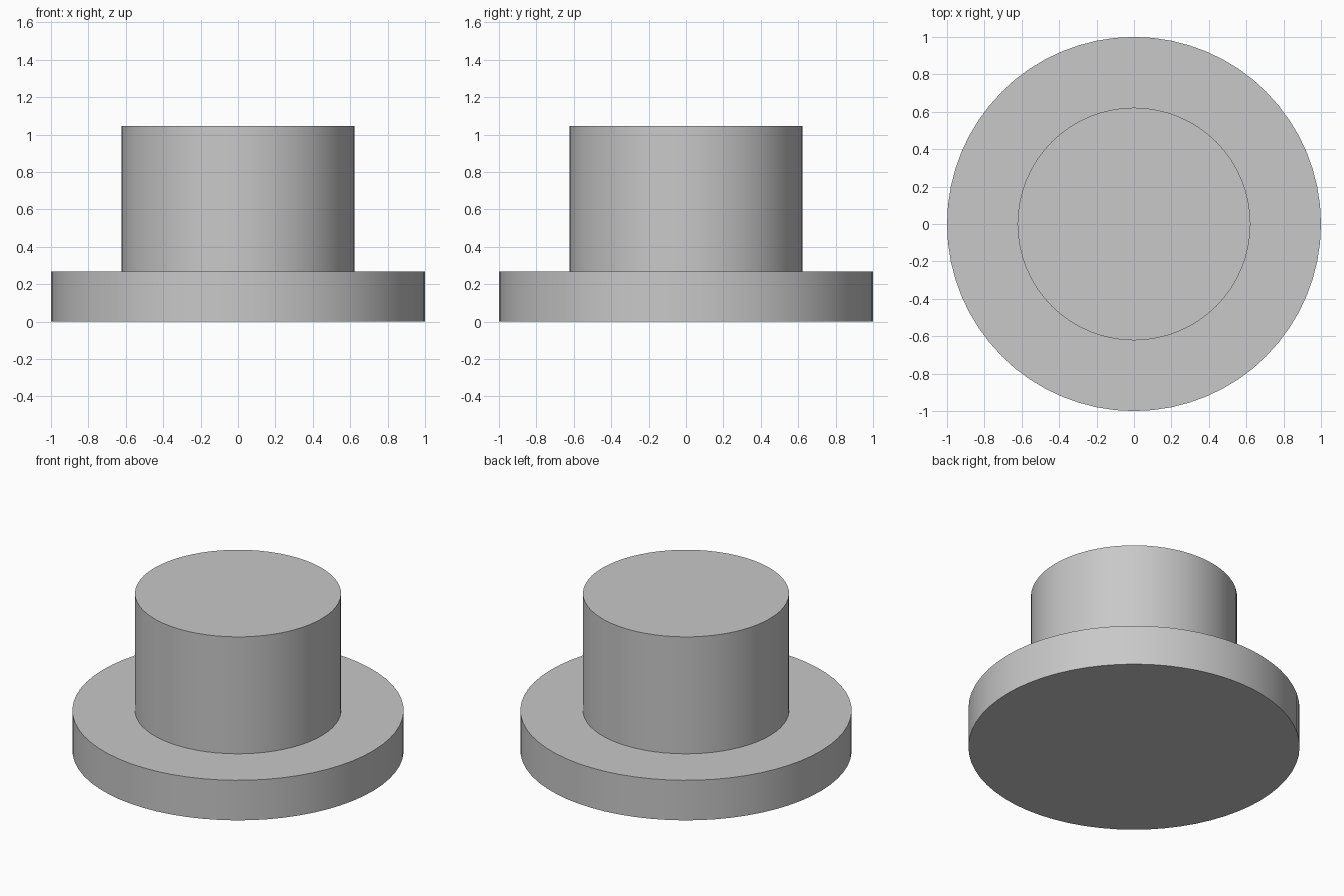
import bpy
import bmesh
from mathutils import Matrix, Vector

SIDES = 64
FLANGE_RADIUS, FLANGE_TOP = 1.0, 0.267
BOSS_RADIUS, BOSS_TOP = 0.622, 1.046

cube = bpy.data.objects.get("Cube")
if cube:
    bpy.data.objects.remove(cube, do_unlink=True)

# Plain grey material
grey = bpy.data.materials.new("plain_grey")
grey.use_nodes = True
colour = (0.58, 0.58, 0.58, 1)
grey.diffuse_color = colour
grey.node_tree.nodes["Principled BSDF"].inputs["Base Color"].default_value = colour


def extrude_cap(bm, cap, height=0.0, scale=1.0):
    """Extrude the cap face, raise and scale it, and return the new cap."""
    new_cap = bmesh.ops.extrude_discrete_faces(bm, faces=[cap])["faces"][0]
    verts = list(new_cap.verts)
    bmesh.ops.scale(bm, vec=(scale, scale, 1), verts=verts)
    bmesh.ops.translate(bm, vec=Vector((0, 0, height)), verts=verts)
    return new_cap


bm = bmesh.new()

# Wide round flange
bmesh.ops.create_cone(bm, cap_ends=True, segments=SIDES, radius1=FLANGE_RADIUS,
                      radius2=FLANGE_RADIUS, depth=FLANGE_TOP,
                      matrix=Matrix.Translation((0, 0, FLANGE_TOP / 2)))
bm.faces.ensure_lookup_table()
cap = max(bm.faces, key=lambda f: f.calc_center_median().z)

# Narrower boss rising from the flange
cap = extrude_cap(bm, cap, scale=BOSS_RADIUS / FLANGE_RADIUS)
cap = extrude_cap(bm, cap, height=BOSS_TOP - FLANGE_TOP)

bmesh.ops.recalc_face_normals(bm, faces=bm.faces)
mesh = bpy.data.meshes.new("flanged_plug")
bm.to_mesh(mesh)
bm.free()
mesh.materials.append(grey)

plug = bpy.data.objects.new("flanged_plug", mesh)
bpy.context.collection.objects.link(plug)
bpy.ops.object.select_all(action="DESELECT")
plug.select_set(True)
bpy.context.view_layer.objects.active = plug
bpy.ops.object.shade_smooth_by_angle()
